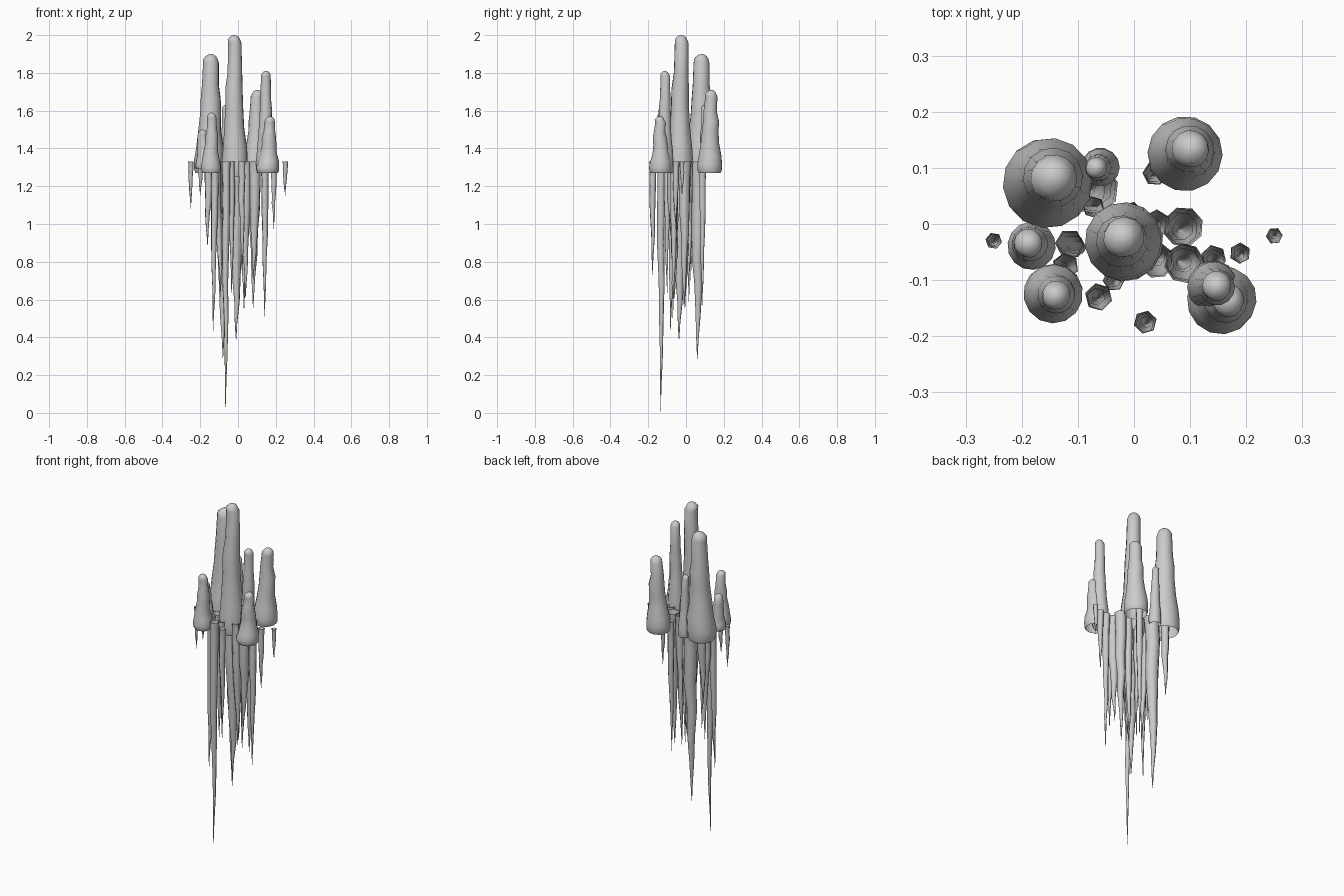
import bpy, bmesh, math, random

random.seed(4)


def spire(name, base, tip, radius, sides, profile, wobble, rounded):
    """Open-ended tapered tube from base to tip; profile = (fraction, radius factor)."""
    bm = bmesh.new()
    rings = []
    spin = random.uniform(0, math.tau)
    for i, (t, f) in enumerate(profile):
        w = wobble * radius if 1 < i < len(profile) - 2 else 0
        cx = base[0] + (tip[0] - base[0]) * t + random.uniform(-w, w)
        cy = base[1] + (tip[1] - base[1]) * t + random.uniform(-w, w)
        cz = base[2] + (tip[2] - base[2]) * t
        rings.append([bm.verts.new((cx + radius * f * math.cos(spin + math.tau * k / sides),
                                    cy + radius * f * math.sin(spin + math.tau * k / sides), cz))
                      for k in range(sides)])
    for a, b in zip(rings, rings[1:]):
        for k in range(sides):
            n = (k + 1) % sides
            bm.faces.new((a[k], a[n], b[n], b[k]))
    end = bm.verts.new(tip)
    for k in range(sides):
        bm.faces.new((rings[-1][k], rings[-1][(k + 1) % sides], end))
    if not rounded:
        bmesh.ops.reverse_faces(bm, faces=bm.faces[:])
    for f in bm.faces:
        f.smooth = True
    mesh = bpy.data.meshes.new(name)
    bm.to_mesh(mesh)
    bm.free()
    bpy.context.collection.objects.link(bpy.data.objects.new(name, mesh))


# Rising columns: base x, base y, base z, tip x, tip y, tip z, base radius, head radius
columns = [
    (-0.017, -0.035, 1.25, -0.02, -0.025, 2.00, 0.070, 0.036),
    (-0.155, 0.075, 1.27, -0.143, 0.083, 1.90, 0.080, 0.042),
    (0.092, 0.125, 1.27, 0.103, 0.133, 1.71, 0.067, 0.033),
    (0.157, -0.134, 1.27, 0.170, -0.138, 1.57, 0.061, 0.028),
    (0.142, -0.110, 1.27, 0.148, -0.112, 1.81, 0.046, 0.026),
    (-0.143, -0.122, 1.27, -0.140, -0.128, 1.59, 0.053, 0.025),
    (-0.182, -0.040, 1.29, -0.188, -0.035, 1.50, 0.043, 0.025),
    (-0.060, 0.103, 1.27, -0.067, 0.100, 1.63, 0.034, 0.019),
]
for i, (x, y, z, tx, ty, tz, r, h) in enumerate(columns):
    height, head = tz - z, h / r
    dome = h * 1.1 / height
    profile = [(0, 0.88), (0.03, 0.97), (0.10, 1.0), (0.2, 0.92)]
    # neck blends from the swollen foot to the head
    for t, k in ((0.35, 0.5), (0.5, 0.34), (0.62, 0.3), (0.74, 0.08)):
        if t < 1 - dome - 0.05:
            profile.append((t, head + (1 - head) * k))
    # rounded head
    for a in (0, 25, 50, 72):
        q = math.radians(a)
        profile.append((1 - dome + dome * math.sin(q), head * math.cos(q)))
    spire(f"stalagmite_{i + 1}", (x, y, z), (tx, ty, tz), r, 14, profile, 0.05, True)

# Hanging spikes: top x, top y, tip x, tip y, tip z, radius
spikes = [
    (-0.250, -0.030, -0.250, -0.032, 1.08, 0.015),
    (0.250, -0.021, 0.250, -0.021, 1.15, 0.015),
    (0.020, -0.175, 0.022, -0.178, 0.72, 0.021),
    (0.189, -0.052, 0.189, -0.054, 0.97, 0.019),
    (-0.063, -0.130, -0.066, -0.134, 0.00, 0.025),
    (-0.122, -0.075, -0.132, -0.082, 0.42, 0.024),
    (-0.115, -0.035, -0.090, -0.045, 0.60, 0.026),
    (-0.072, 0.062, -0.080, 0.060, 0.28, 0.045),
    (-0.015, -0.035, -0.010, -0.037, 0.38, 0.048),
    (0.088, -0.005, 0.080, -0.010, 0.55, 0.036),
    (0.090, -0.070, 0.080, -0.065, 0.70, 0.036),
    (0.142, -0.060, 0.141, -0.070, 0.50, 0.023),
    (0.037, 0.090, 0.033, 0.085, 0.55, 0.022),
    (0.040, -0.065, 0.040, -0.060, 0.60, 0.032),
    (0.040, 0.000, 0.030, -0.005, 0.55, 0.026),
    (-0.072, 0.030, -0.070, 0.025, 0.70, 0.020),
    (-0.036, -0.100, -0.034, -0.100, 0.62, 0.020),
    (-0.005, 0.020, -0.005, 0.015, 0.58, 0.020),
    (-0.155, 0.075, -0.162, 0.070, 0.88, 0.027),
    (-0.197, -0.040, -0.200, -0.042, 1.15, 0.016),
]
taper = [(0, 1.0), (0.03, 0.9), (0.15, 0.84), (0.32, 0.80), (0.48, 0.64),
         (0.62, 0.50), (0.78, 0.30), (0.9, 0.14), (0.97, 0.06)]
for i, (x, y, tx, ty, tz, r) in enumerate(spikes):
    spire(f"stalactite_{i + 1}", (x, y, 1.33), (tx, ty, tz), r,
          8 if r > 0.03 else 6, taper, 0.13, False)
